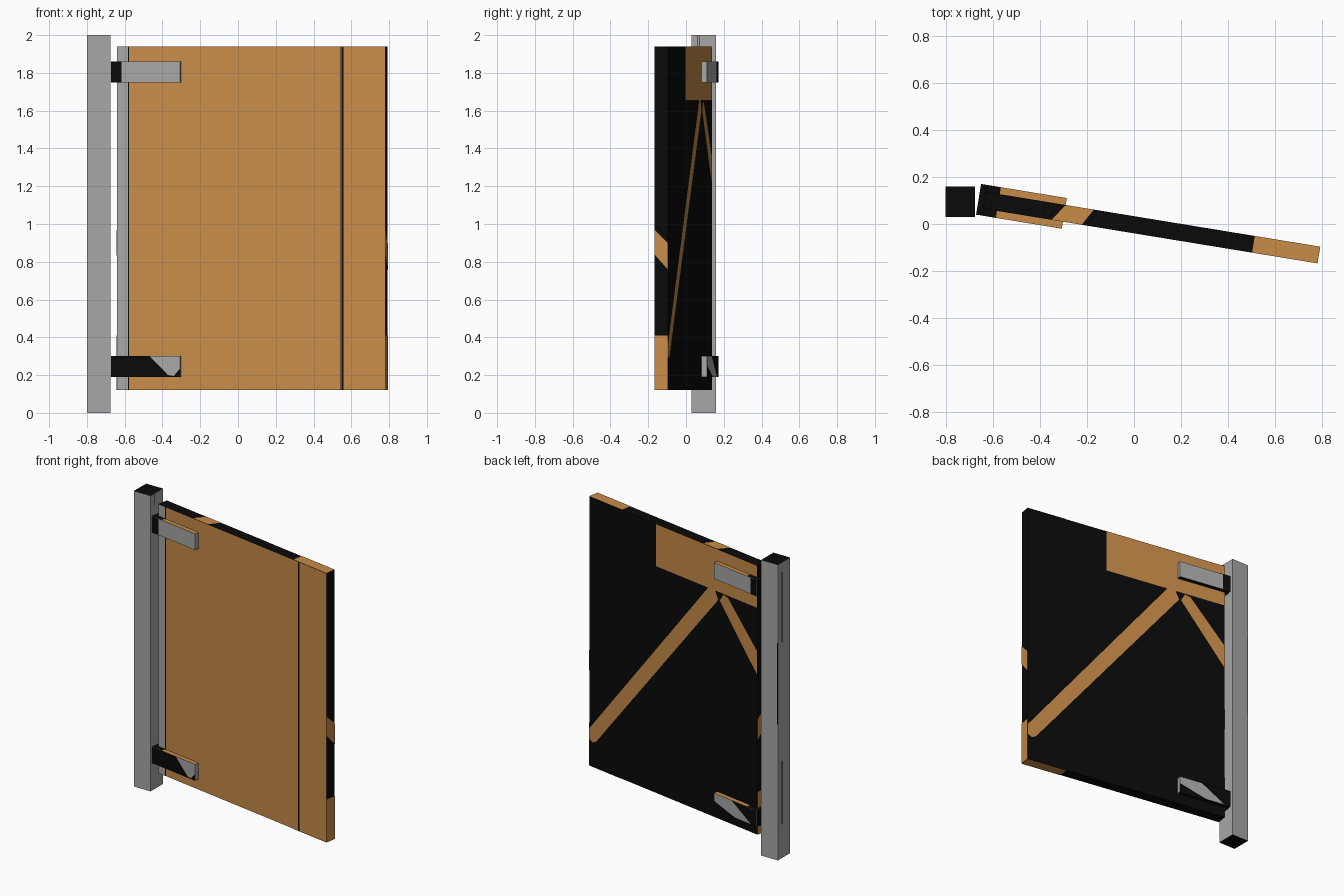
import bpy, bmesh, math
from mathutils import Matrix, Vector

if "Cube" in bpy.data.objects:
    bpy.data.objects.remove(bpy.data.objects["Cube"])


def material(name, rgb):
    m = bpy.data.materials.new(name)
    m.diffuse_color = (*rgb, 1)
    m.use_nodes = True
    m.node_tree.nodes["Principled BSDF"].inputs["Base Color"].default_value = m.diffuse_color
    return m


WOOD = material("orange wood", (0.577, 0.262, 0.065))
GREY = material("grey metal", (0.39, 0.39, 0.39))
BLACK = material("black", (0.003, 0.003, 0.003))
MATS = [WOOD, GREY, BLACK]
W, G, B = 0, 1, 2

# The leaf hangs slightly open: local u runs along it, v goes through it
LEAF = Matrix.Translation((0.075, -0.0155, 0)) @ Matrix.Rotation(math.radians(-9.3), 4, 'Z')
WORLD = Matrix.Identity(4)
AXES = {'x': 0, 'y': 1, 'z': 2}


def finish(name, bm, frame):
    me = bpy.data.meshes.new(name)
    bm.transform(frame)
    bm.to_mesh(me)
    bm.free()
    for m in MATS:
        me.materials.append(m)
    ob = bpy.data.objects.new(name, me)
    bpy.context.collection.objects.link(ob)
    return ob


def box(name, lo, hi, frame, base, sides=None):
    """Box coloured by face direction, e.g. sides={'+z': B}."""
    bm = bmesh.new()
    bmesh.ops.create_cube(bm, size=1)
    for v in bm.verts:
        v.co = Vector([lo[i] + (v.co[i] + 0.5) * (hi[i] - lo[i]) for i in range(3)])
    bm.normal_update()
    for f in bm.faces:
        f.material_index = base
        for key, col in (sides or {}).items():
            if f.normal[AXES[key[1]]] * (1 if key[0] == '+' else -1) > 0.9:
                f.material_index = col
    return finish(name, bm, frame)


def patch(name, side, at, pts, frame, col):
    """Painted detail: flat polygon just above the face on the given side."""
    sign, ax = (1 if side[0] == '+' else -1), AXES[side[1]]
    bm = bmesh.new()
    verts = []
    for a, b in pts:
        co = [a, b]
        co.insert(ax, at + sign * 0.0015)
        verts.append(bm.verts.new(co))
    f = bm.faces.new(verts)
    f.normal_update()
    if f.normal[ax] * sign < 0:
        f.normal_flip()
    f.material_index = col
    return finish(name, bm, frame)


def rect(a0, a1, b0, b1):
    return [(a0, b0), (a1, b0), (a1, b1), (a0, b1)]


# Post
box("post", (-0.80, 0.03, 0), (-0.675, 0.16, 2), WORLD, G, {'+z': B, '-z': B})
patch("post_top_corner", '+z', 1.9985, [(-0.80, 0.16), (-0.775, 0.16), (-0.80, 0.135)], WORLD, G)
for i, (z0, z1) in enumerate([(0.23, 0.66), (1.46, 1.94)]):
    patch(f"post_slit_{i}", '-x', -0.80, rect(0.112, 0.126, z0, z1), WORLD, B)
patch("post_back_slit", '+y', 0.16, rect(-0.80, -0.795, 0.92, 1.47), WORLD, B)
for i, y in enumerate((0.057, 0.068)):
    patch(f"post_notch_{i}", '+x', -0.675, rect(y, y + 0.004, 1.92, 2), WORLD, B)

# Gate leaf
L, T, Z0, Z1 = 0.72, 0.036, 0.12, 1.94
box("gate_leaf", (-L, -T, Z0), (L, T, Z1), LEAF, B, {'-y': W})
patch("front_edge_strip", '-y', -T, rect(-L, -0.661, Z0, Z1), LEAF, G)
for i, (u0, u1) in enumerate([(-0.661, -0.654), (0.479, 0.485), (0.489, 0.495)]):
    patch(f"front_groove_{i}", '-y', -T, rect(u0, u1, Z0, Z1), LEAF, B)

# Wooden rail and braces on the back
patch("back_rail", '+y', T, rect(-L, 0.145, 1.655, Z1), LEAF, W)
patch("back_long_brace", '+y', T,
      [(0.72, 0.37), (-0.30, 1.655), (-0.36, 1.655), (-0.386, 1.60),
       (0.66, 0.30), (0.69, 0.285), (0.72, 0.30)], LEAF, W)
patch("back_short_brace", '+y', T,
      [(-0.40, 1.60), (-0.43, 1.65), (-0.47, 1.64), (-0.72, 1.36), (-0.72, 1.20)], LEAF, W)

# Wooden areas on the leaf ends, top and bottom
for s, n in (('+', "right"), ('-', "left")):
    at = L if s == '+' else -L
    patch(f"{n}_end_low", s + 'x', at, rect(-T, T, Z0, 0.41), LEAF, W)
    patch(f"{n}_end_band", s + 'x', at,
          [(-T, 0.84), (T, 0.76), (T, 0.90), (-T, 0.97)], LEAF, W)
for s, at, n in (('+', Z1, "top"), ('-', Z0, "bottom")):
    patch(f"{n}_end_area", s + 'z', at, rect(0.438, L, -T, T), LEAF, W)
patch("top_band", '+z', Z1, [(-0.425, -T), (-0.295, -T), (-0.255, T), (-0.376, T)], LEAF, W)

# Hinge brackets: U shapes wrapping the left edge of the leaf
U0, U1, V = -0.745, -0.376, 0.066
for n, z0, z1 in (("lower", 0.19, 0.30), ("upper", 1.75, 1.86)):
    side = {'+z': W, '-z': B, '-x': B}
    box(f"{n}_hinge_front", (U0, -V, z0), (U1, -T, z1), LEAF, G, side)
    box(f"{n}_hinge_back", (U0, T, z0), (U1, V, z1), LEAF, G, side)
    box(f"{n}_hinge_web", (U0, -T, z0), (-L, T, z1), LEAF, B)
    for k, (v0, v1) in enumerate([(-V, -T), (T, V)]):
        patch(f"{n}_hinge_top_{k}", '+z', z1, rect(U0, -0.66, v0, v1), LEAF, B)
# Black areas on the bracket faces
patch("upper_hinge_front_dark", '-y', -V, rect(U0, -0.69, 1.75, 1.86), LEAF, B)
patch("upper_hinge_back_dark", '+y', V, rect(U0, -0.69, 1.75, 1.86), LEAF, B)
patch("lower_hinge_front_dark", '-y', -V,
      [(U0, 0.19), (U1, 0.19), (U1, 0.235), (-0.41, 0.195), (-0.44, 0.20),
       (-0.54, 0.30), (U0, 0.30)], LEAF, B)
patch("lower_hinge_back_dark", '+y', V,
      [(U0, 0.30), (-0.53, 0.30), (-0.70, 0.19), (U0, 0.19)], LEAF, B)
patch("lower_hinge_back_corner", '+y', V, [(U1, 0.25), (U1, 0.19), (-0.57, 0.19)], LEAF, B)
